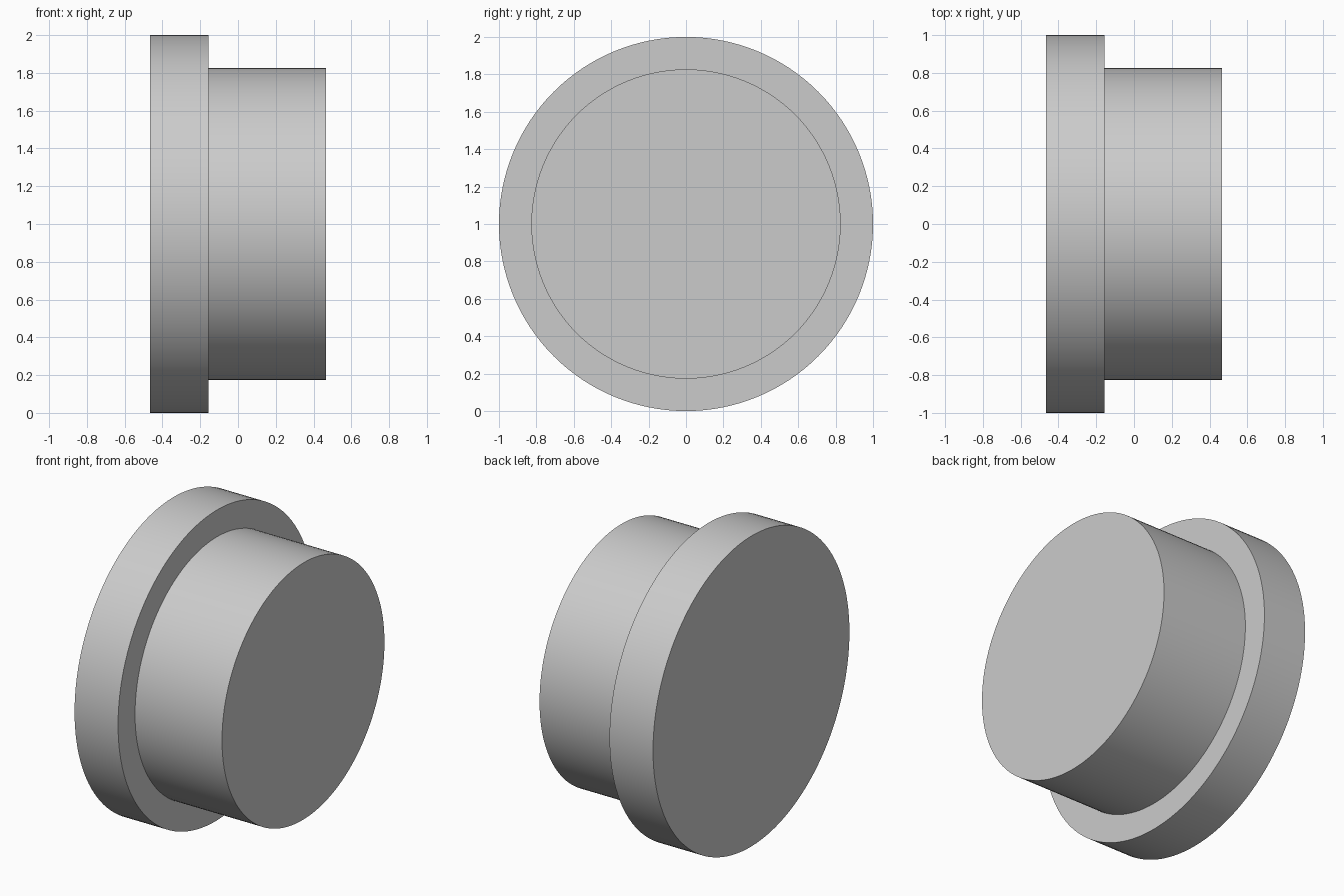
import bpy
import bmesh
import math
from mathutils import Matrix

cube = bpy.data.objects.get("Cube")
if cube:
    bpy.data.objects.remove(cube, do_unlink=True)

SEGMENTS = 128
FLANGE_R, BODY_R = 1.0, 0.827
LEFT_X, STEP_X, RIGHT_X = -0.465, -0.155, 0.465

# One plain grey for the whole part
grey = bpy.data.materials.new("plain grey")
grey.use_nodes = True
colour = (0.6, 0.6, 0.6, 1)
grey.diffuse_color = colour
grey.node_tree.nodes["Principled BSDF"].inputs["Base Color"].default_value = colour

bm = bmesh.new()


def ring(x, radius):
    """Circle of edges around the x axis."""
    place = Matrix.Translation((x, 0, FLANGE_R)) @ Matrix.Rotation(math.pi / 2, 4, "Y")
    made = bmesh.ops.create_circle(bm, segments=SEGMENTS, radius=radius, matrix=place)
    return list({e for v in made["verts"] for e in v.link_edges})


# Stepped outline: wide flange, shoulder, narrower body
rings = [ring(x, r) for x, r in (
    (LEFT_X, FLANGE_R), (STEP_X, FLANGE_R), (STEP_X, BODY_R), (RIGHT_X, BODY_R))]
for a, b in zip(rings, rings[1:]):
    bmesh.ops.bridge_loops(bm, edges=a + b)

# Flat end caps
for end in (rings[0], rings[-1]):
    bmesh.ops.contextual_create(bm, geom=end)
bmesh.ops.recalc_face_normals(bm, faces=bm.faces)

mesh = bpy.data.meshes.new("flanged_plug")
bm.to_mesh(mesh)
bm.free()
mesh.materials.append(grey)
plug = bpy.data.objects.new("flanged_plug", mesh)
bpy.context.collection.objects.link(plug)

# Smooth round walls with crisp rims
bpy.ops.object.select_all(action="DESELECT")
plug.select_set(True)
bpy.context.view_layer.objects.active = plug
bpy.ops.object.shade_smooth_by_angle(angle=math.radians(30))
